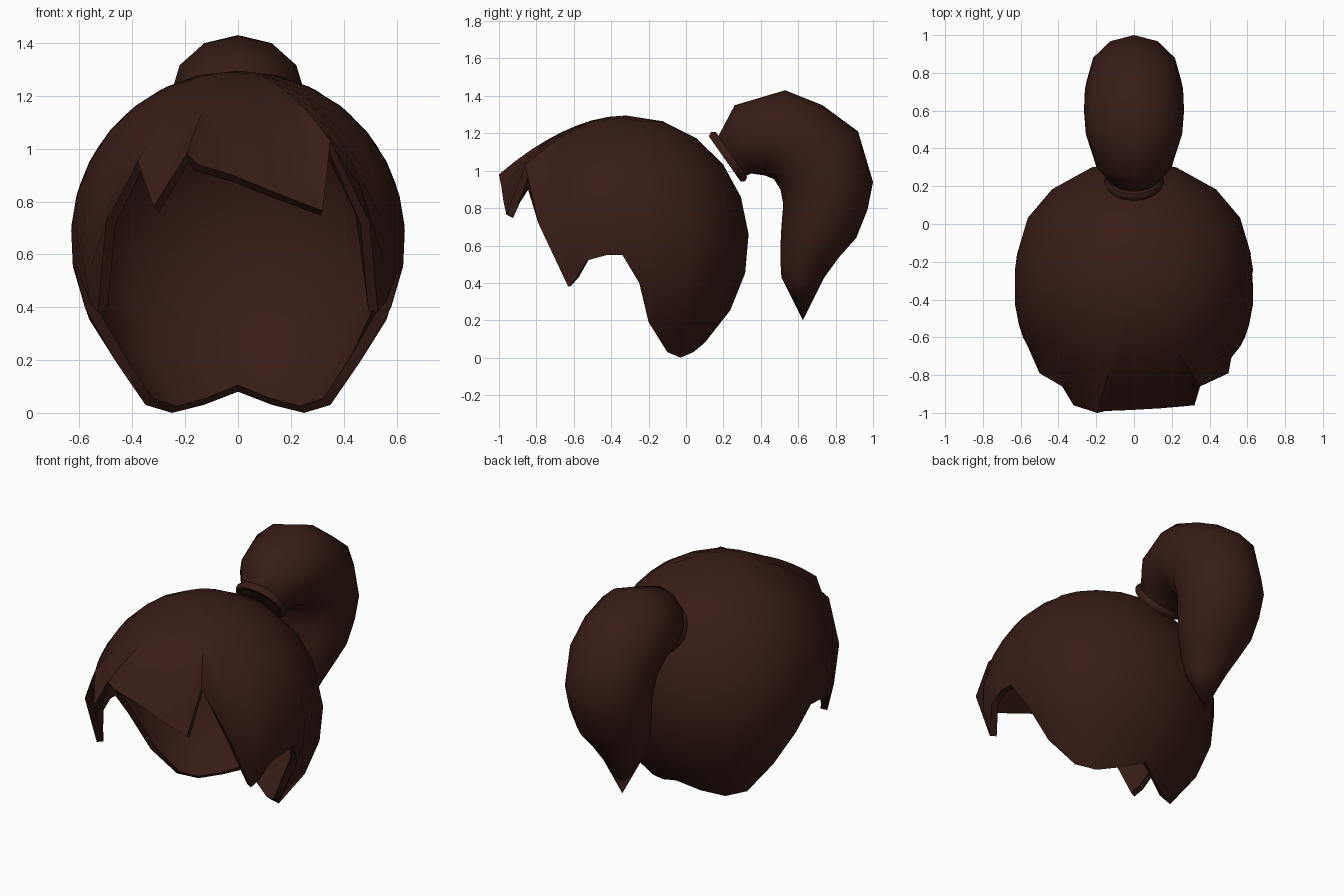
import bpy, bmesh
from math import sin, cos, pi, atan2, hypot, radians
from mathutils import Vector

if "Cube" in bpy.data.objects:
    bpy.data.objects.remove(bpy.data.objects["Cube"])

hair_mat = bpy.data.materials.new("dark_brown_hair")
hair_mat.diffuse_color = (0.04, 0.012, 0.008, 1)
hair_mat.use_nodes = True
hair_mat.node_tree.nodes["Principled BSDF"].inputs["Base Color"].default_value = hair_mat.diffuse_color


def make_object(name, verts, faces):
    mesh = bpy.data.meshes.new(name)
    mesh.from_pydata([tuple(v) for v in verts], [], faces)
    ob = bpy.data.objects.new(name, mesh)
    bpy.context.collection.objects.link(ob)
    return ob


def finish(ob, angle=40):
    ob.data.materials.clear()
    ob.data.materials.append(hair_mat)
    bpy.ops.object.select_all(action='DESELECT')
    bpy.context.view_layer.objects.active = ob
    ob.select_set(True)
    for m in list(ob.modifiers):
        bpy.ops.object.modifier_apply(modifier=m.name)
    bpy.ops.object.shade_smooth_by_angle(angle=radians(angle))


# Hair cap: strands of a sphere running from the crown down to a jagged hem
C, R, ROWS = Vector((0, -0.32, 0.66)), 0.635, 8
side = [(.50, -.79, .72), (.53, -.63, .38), (.56, -.59, .42), (.60, -.53, .52),
        (.625, -.42, .55), (.62, -.34, .55), (.58, -.25, .40), (.46, -.20, .19),
        (.35, -.10, .03), (.25, -.03, .0), (.13, .04, .03)]
fringe = [(.35, -.86, 1.03), (.32, -.96, .765), (.15, -.975, .83), (-.02, -.985, .90),
          (-.15, -.99, .94), (-.195, -1.0, .98), (-.32, -.96, .78), (-.38, -.86, .95)]
hem = side + [(-x, y, z) for x, y, z in side] + fringe + [(0, .10, .08)]
hem = sorted((Vector(p) - C for p in hem), key=lambda d: atan2(d.x, -d.y))

verts, faces = [C + Vector((0, 0, R))], []
n = len(hem)
for d in hem:
    az, polar = atan2(d.x, -d.y), atan2(hypot(d.x, d.y), d.z)
    for k in range(1, ROWS + 1):
        t = k / ROWS
        r = R + (d.length - R) * t ** 3
        p = polar * t
        verts.append(C + r * Vector((sin(p) * sin(az), -sin(p) * cos(az), cos(p))))
for i in range(n):
    a, b = 1 + i * ROWS, 1 + (i + 1) % n * ROWS
    faces.append((0, a, b))
    faces += [(a + k, a + k + 1, b + k + 1, b + k) for k in range(ROWS - 1)]
cap = make_object("hair_cap", verts, faces)
shell = cap.modifiers.new("thickness", 'SOLIDIFY')
shell.thickness, shell.offset = 0.04, -1
finish(cap, 50)

# Ponytail: loft of ellipses given by outer (y,z), inner (y,z), half width
sections = [(.16, 1.16, .29, .96, .13), (.26, 1.35, .35, .985, .20),
            (.53, 1.43, .42, .975, .255), (.73, 1.35, .47, .955, .265),
            (.92, 1.21, .505, .90, .26), (1.0, .94, .52, .82, .25),
            (.97, .79, .51, .70, .235), (.91, .64, .505, .60, .21),
            (.82, .54, .505, .51, .17), (.74, .43, .51, .43, .12)]
N = 12
verts, faces = [], []
for oy, oz, iy, iz, w in sections:
    mid, half = Vector((0, (oy + iy) / 2, (oz + iz) / 2)), Vector((0, (oy - iy) / 2, (oz - iz) / 2))
    for j in range(N):
        a = 2 * pi * j / N
        verts.append(mid + half * cos(a) + Vector((w * sin(a), 0, 0)))
for s in range(len(sections) - 1):
    for j in range(N):
        a, b = s * N + j, s * N + (j + 1) % N
        faces.append((a, b, b + N, a + N))
last = (len(sections) - 1) * N
verts.append(Vector((0, .625, .2)))
faces += [(last + j, last + (j + 1) % N, len(verts) - 1) for j in range(N)]
faces.append(tuple(reversed(range(N))))
tail = make_object("ponytail", verts, faces)
bm = bmesh.new()
bm.from_mesh(tail.data)
bmesh.ops.recalc_face_normals(bm, faces=bm.faces)
bm.to_mesh(tail.data)
bm.free()
finish(tail, 60)

# Hair tie around the root of the ponytail
bpy.ops.mesh.primitive_torus_add(major_segments=16, minor_segments=6, major_radius=0.135,
                                 minor_radius=0.025, location=(0, .225, 1.075),
                                 rotation=(radians(-55), 0, 0))
tie = bpy.context.object
tie.name = "hair_tie"
finish(tie, 60)
